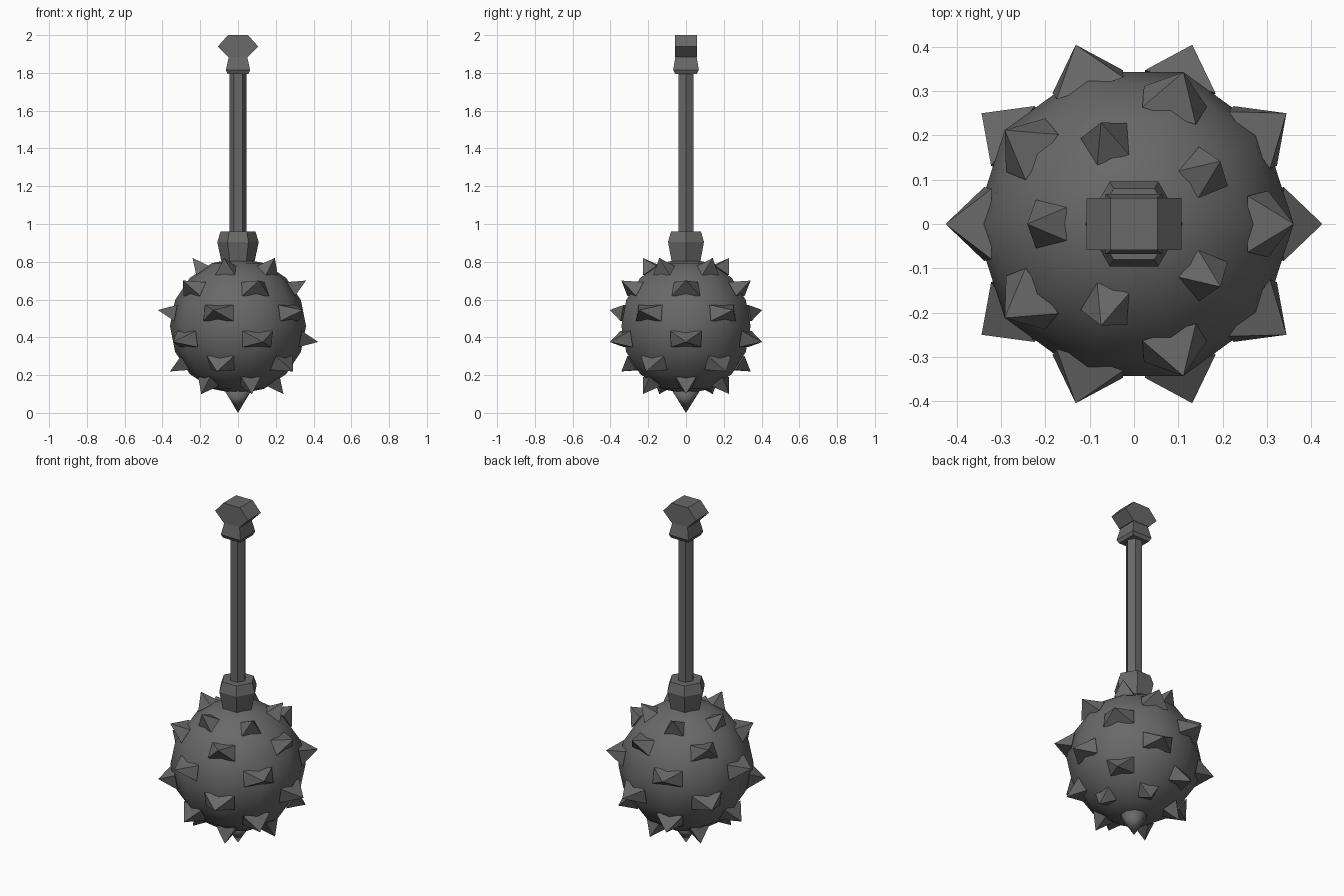
import bpy, bmesh
from math import radians, sin, cos
from mathutils import Vector, Matrix

if "Cube" in bpy.data.objects:
    bpy.data.objects.remove(bpy.data.objects["Cube"])

steel = bpy.data.materials.new("dark steel")
steel.diffuse_color = (0.14, 0.14, 0.14, 1)
steel.use_nodes = True
steel.node_tree.nodes["Principled BSDF"].inputs["Base Color"].default_value = steel.diffuse_color

CENTRE = Vector((0, 0, 0.46))
R = 0.36


def finish(bm, name, smooth=False):
    bmesh.ops.recalc_face_normals(bm, faces=bm.faces)
    me = bpy.data.meshes.new(name)
    for f in bm.faces:
        f.smooth = smooth
    bm.to_mesh(me)
    bm.free()
    me.materials.append(steel)
    ob = bpy.data.objects.new(name, me)
    bpy.context.collection.objects.link(ob)
    return ob


def loft(name, rings):
    """Closed solid through rings of points."""
    bm = bmesh.new()
    vs = [[bm.verts.new(p) for p in ring] for ring in rings]
    n = len(vs[0])
    for a, b in zip(vs, vs[1:]):
        for i in range(n):
            j = (i + 1) % n
            bm.faces.new((a[i], a[j], b[j], b[i]))
    bm.faces.new(vs[0])
    bm.faces.new(vs[-1])
    return finish(bm, name)


def hexagon(r, z):
    return [(r * cos(radians(60 * i)), r * sin(radians(60 * i)), z) for i in range(6)]


def rect(x, y, z):
    return [(-x, -y, z), (x, -y, z), (x, y, z), (-x, y, z)]


def sph(lat, lon, r=R):
    a, b = radians(lat), radians(lon)
    return CENTRE + r * Vector((cos(a) * cos(b), cos(a) * sin(b), sin(a)))


# Ball: ten-segment sphere, smooth shaded
bm = bmesh.new()
bmesh.ops.create_uvsphere(bm, u_segments=10, v_segments=8, radius=R,
                          matrix=Matrix.Translation(CENTRE) @ Matrix.Rotation(radians(18), 4, 'Z'))
finish(bm, "ball", smooth=True)

# Spikes: pyramids on alternate facets of the ball
bm = bmesh.new()
for row, lat in enumerate((-56.25, -33.75, -11.25, 11.25, 33.75, 56.25)):
    # rows alternate, mirrored so each neighbour is staggered
    start = 0 if row % 2 == 0 else 180
    for k in range(5):
        lon = start + 72 * k
        quad = [sph(lat + dy * 11.25, lon + dx * 18)
                for dx, dy in ((-1, -1), (1, -1), (1, 1), (-1, 1))]
        base = []
        for u, v in ((-.76, -.62), (.76, -.62), (.76, .62), (-.76, .62)):
            s, t = (u + 1) / 2, (v + 1) / 2
            p = quad[0].lerp(quad[1], s).lerp(quad[3].lerp(quad[2], s), t)
            base.append(bm.verts.new(p))
        tip = bm.verts.new(sph(lat, lon, 0.433))
        for i in range(4):
            bm.faces.new((base[i], base[(i + 1) % 4], tip))
        bm.faces.new(base)
finish(bm, "spikes")

# Bottom spike
bm = bmesh.new()
bmesh.ops.create_cone(bm, cap_ends=True, segments=10, radius1=0.0, radius2=0.075,
                      depth=0.12, matrix=Matrix.Translation((0, 0, 0.06)))
bmesh.ops.remove_doubles(bm, verts=bm.verts, dist=1e-5)
finish(bm, "bottom_spike", smooth=True)

# Hexagonal collar, shaft, square neck and hexagonal pommel
loft("collar", [hexagon(0.083, 0.78), hexagon(0.11, 0.905), hexagon(0.092, 0.96)])
loft("shaft", [hexagon(0.045, 0.94), hexagon(0.045, 1.81)])
loft("neck", [rect(0.055, 0.058, 1.795), rect(0.064, 0.068, 1.815), rect(0.048, 0.056, 1.888)])
outline = [(-0.053, 1.885), (0.053, 1.885), (0.107, 1.94),
           (0.053, 2.0), (-0.053, 2.0), (-0.107, 1.94)]
loft("pommel", [[(x, y, z) for x, z in outline] for y in (-0.059, 0.059)])
